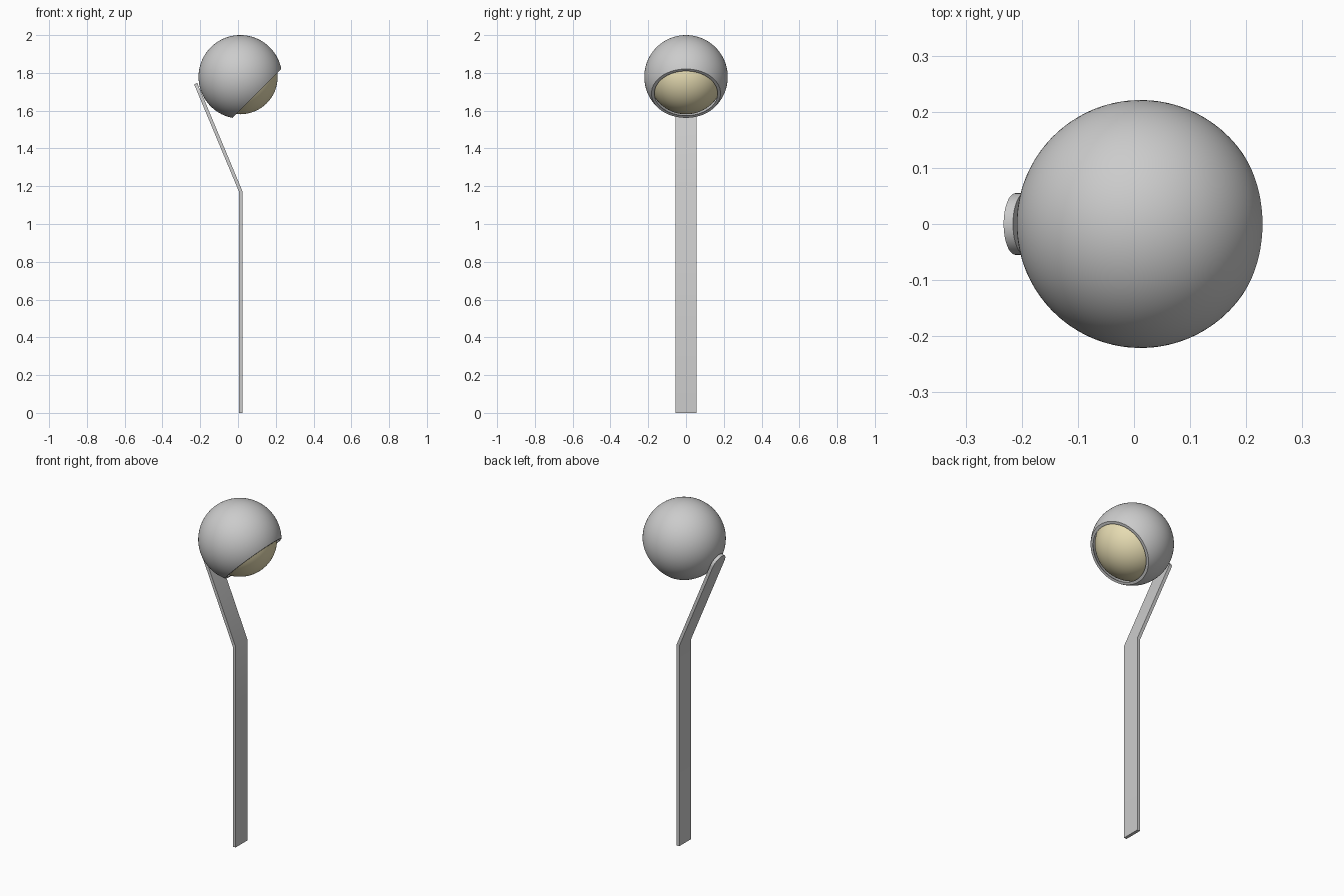
import bpy, bmesh
from math import sin, cos, pi, acos, radians
from mathutils import Vector, Matrix

if "Cube" in bpy.data.objects:
    bpy.data.objects.remove(bpy.data.objects["Cube"])

CENTRE = Vector((0.012, 0, 1.779))
R_OUT, R_IN, R_GLOBE = 0.221, 0.208, 0.198
CUT = 0.124                      # distance from sphere centre to the opening


def material(name, rgb):
    m = bpy.data.materials.new(name)
    m.use_nodes = True
    m.diffuse_color = (*rgb, 1)
    m.node_tree.nodes["Principled BSDF"].inputs["Base Color"].default_value = (*rgb, 1)
    return m


def make(name, bm, mat, thickness=0):
    bmesh.ops.recalc_face_normals(bm, faces=bm.faces[:])
    me = bpy.data.meshes.new(name)
    bm.to_mesh(me)
    bm.free()
    me.materials.append(mat)
    ob = bpy.data.objects.new(name, me)
    bpy.context.collection.objects.link(ob)
    bpy.ops.object.select_all(action='DESELECT')
    bpy.context.view_layer.objects.active = ob
    ob.select_set(True)
    if thickness:
        solid = ob.modifiers.new("thickness", 'SOLIDIFY')
        solid.thickness = thickness
        solid.offset = 0
        solid.use_even_offset = True
        bpy.ops.object.modifier_apply(modifier=solid.name)
    bpy.ops.object.shade_smooth_by_angle(angle=radians(35))


grey = material("grey metal", (0.6, 0.6, 0.6))
cream = material("cream glass", (0.8, 0.72, 0.45))


# Lamp shade: hollow sphere, lathed, with its opening tilted down to the left
def arc(r, n=40):
    end = pi - acos(CUT / r)
    return [Vector((r * sin(end * i / n), 0, r * cos(end * i / n))) for i in range(n + 1)]


bm = bmesh.new()
verts = [bm.verts.new(p) for p in arc(R_OUT) + arc(R_IN)[::-1]]
edges = [bm.edges.new(pair) for pair in zip(verts, verts[1:])]
bmesh.ops.spin(bm, geom=verts + edges, cent=(0, 0, 0), axis=(0, 0, 1),
               angle=2 * pi, steps=80, use_merge=False)
bmesh.ops.remove_doubles(bm, verts=bm.verts[:], dist=1e-5)
bmesh.ops.dissolve_degenerate(bm, edges=bm.edges[:], dist=1e-6)
bmesh.ops.transform(bm, verts=bm.verts[:],
                    matrix=Matrix.Translation(CENTRE) @ Matrix.Rotation(radians(-45), 4, 'Y'))
make("lamp_shade", bm, grey)

# Globe inside the shade
bm = bmesh.new()
bmesh.ops.create_uvsphere(bm, u_segments=64, v_segments=32, radius=R_GLOBE,
                          matrix=Matrix.Translation(CENTRE))
make("globe", bm, cream)

# Flat post: one bent strip with a rounded tip
HALF = 0.055
bend, tip = Vector((0.014, 0, 1.173)), Vector((-0.224, 0, 1.743))
along = (tip - bend).normalized()
side = Vector((0, HALF, 0))
foot = Vector((bend.x, 0, 0))
bm = bmesh.new()
f0, f1, b1, b0 = [bm.verts.new(p) for p in (foot - side, foot + side, bend + side, bend - side)]
cap = [bm.verts.new(tip - along * HALF * (1 - sin(a)) + side * cos(a))
       for a in (pi * i / 24 for i in range(25))]
bm.faces.new((f0, f1, b1, b0))
bm.faces.new([b0, b1] + cap)
make("post", bm, grey, thickness=0.018)
